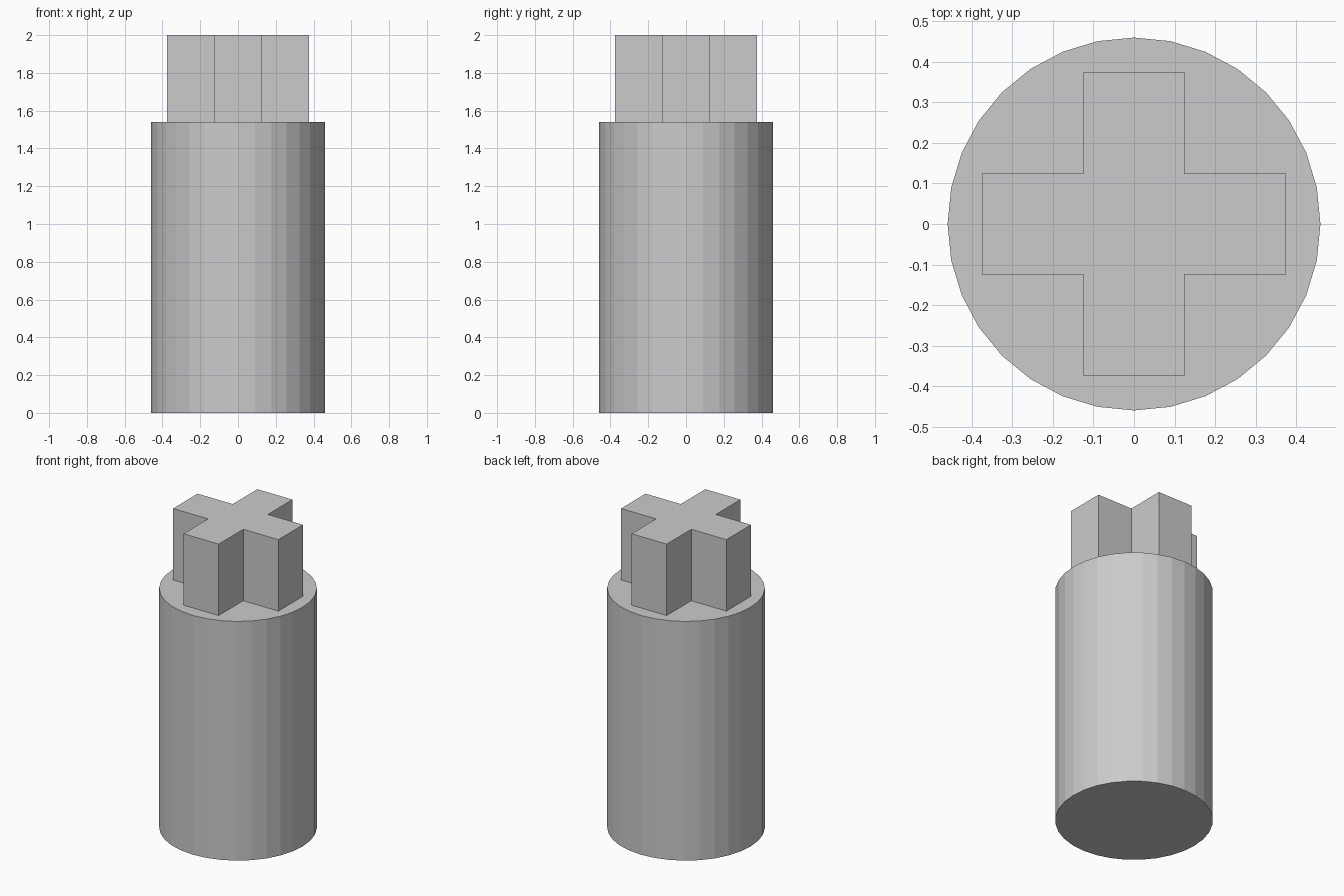
import bpy, bmesh
from math import cos, sin, tau

if "Cube" in bpy.data.objects:
    bpy.data.objects.remove(bpy.data.objects["Cube"])


def prism(name, outline, z0, z1):
    """Extrude a closed xy outline from z0 up to z1."""
    bm = bmesh.new()
    base = bm.faces.new([bm.verts.new((x, y, z0)) for x, y in outline])
    top = bmesh.ops.extrude_face_region(bm, geom=[base], use_keep_orig=True)
    verts = [g for g in top["geom"] if isinstance(g, bmesh.types.BMVert)]
    bmesh.ops.translate(bm, verts=verts, vec=(0, 0, z1 - z0))
    bmesh.ops.recalc_face_normals(bm, faces=bm.faces)
    mesh = bpy.data.meshes.new(name)
    bm.to_mesh(mesh)
    bm.free()
    obj = bpy.data.objects.new(name, mesh)
    bpy.context.collection.objects.link(obj)
    return obj


RADIUS, SIDES, SHOULDER = 0.46, 32, 1.54
ARM, HALF = 0.375, 0.125

# Round shaft, flat-shaded with 32 sides
circle = [(RADIUS * cos(tau * i / SIDES), RADIUS * sin(tau * i / SIDES))
          for i in range(SIDES)]
prism("shaft", circle, 0.0, SHOULDER)

# Cross-shaped stud: one arm's three corners turned through four quarters
cross = []
corners = [(ARM, -HALF), (ARM, HALF), (HALF, HALF)]
for _ in range(4):
    cross += corners
    corners = [(-y, x) for x, y in corners]
prism("cross_stud", cross, SHOULDER, 2.0)
